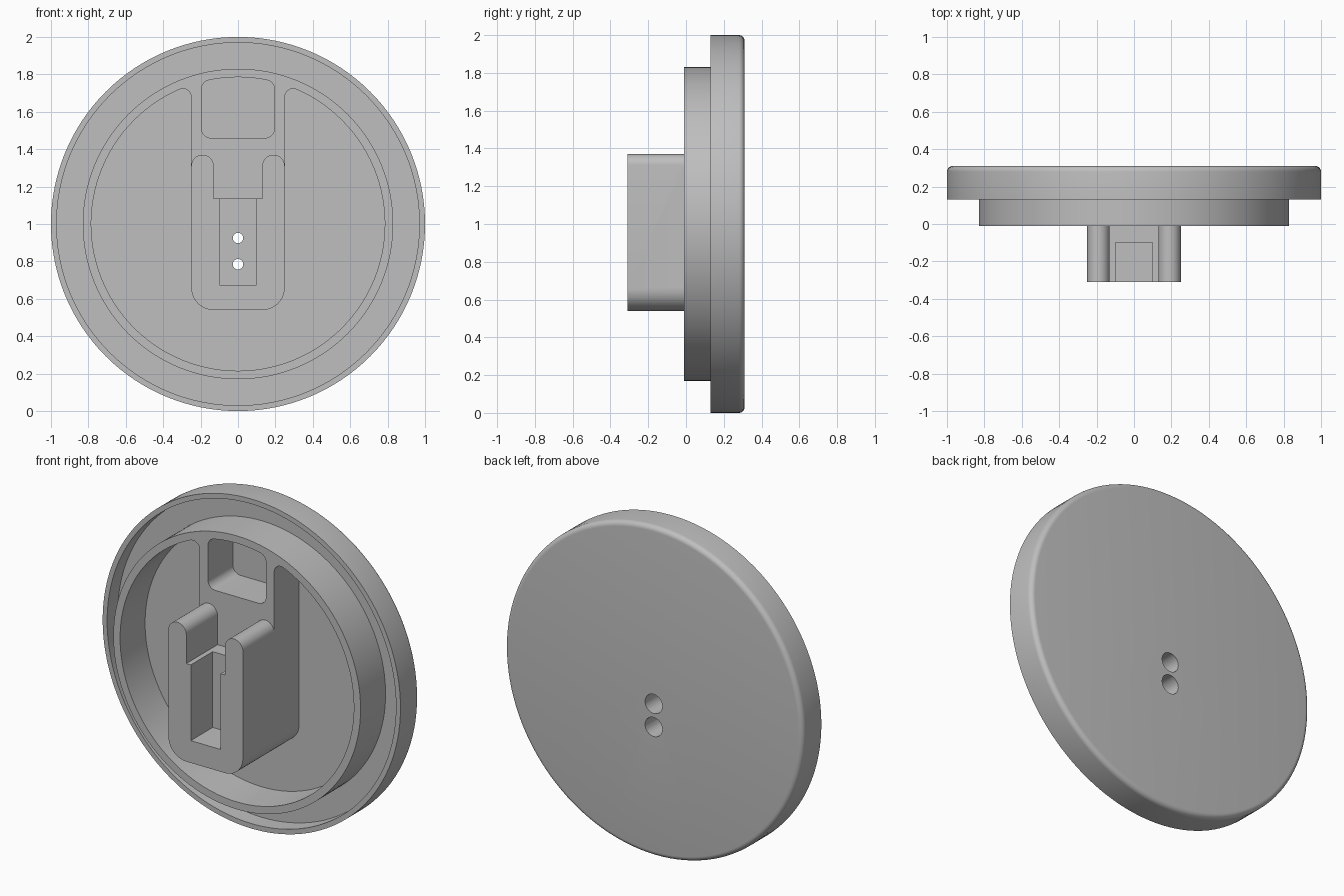
import bpy, bmesh
from math import sin, cos, radians, sqrt, atan2, degrees

cube = bpy.data.objects.get("Cube")
if cube:
    bpy.data.objects.remove(cube, do_unlink=True)

FRONT, FLOOR, BACK = -0.01, 0.23, 0.31   # depths along y
RING = 0.785                             # inner radius of the raised ring
MID = 1.0                                # height of the disc centre

grey = bpy.data.materials.new("plain grey")
grey.use_nodes = True
grey.diffuse_color = (0.52, 0.52, 0.52, 1)
grey.node_tree.nodes["Principled BSDF"].inputs["Base Color"].default_value = (0.52, 0.52, 0.52, 1)


def make(name, bm):
    bmesh.ops.recalc_face_normals(bm, faces=bm.faces)
    mesh = bpy.data.meshes.new(name)
    bm.to_mesh(mesh)
    bm.free()
    mesh.materials.append(grey)
    ob = bpy.data.objects.new(name, mesh)
    bpy.context.collection.objects.link(ob)
    return ob


def arc(cx, cz, r, a, b, n=10):
    """Points on an arc from angle a to b in degrees."""
    angles = [radians(a + (b - a) * i / n) for i in range(n + 1)]
    return [(cx + r * cos(t), cz + r * sin(t)) for t in angles]


def extrude(name, outline, y0, y1):
    """Solid with an x-z outline between two depths."""
    bm = bmesh.new()
    face = bm.faces.new([bm.verts.new((x, y0, z)) for x, z in outline])
    new = bmesh.ops.extrude_face_region(bm, geom=[face])["geom"]
    verts = [v for v in new if isinstance(v, bmesh.types.BMVert)]
    bmesh.ops.translate(bm, verts=verts, vec=(0, y1 - y0, 0))
    return make(name, bm)


def lathe(name, profile, steps=128):
    """Turn a (radius, y) profile about the disc axis."""
    bm = bmesh.new()
    verts = [bm.verts.new((r, y, MID)) for r, y in profile]
    edges = [bm.edges.new(pair) for pair in zip(verts, verts[1:])]
    bmesh.ops.spin(bm, geom=verts + edges, cent=(0, 0, MID), axis=(0, 1, 0),
                   angle=radians(360), steps=steps)
    bmesh.ops.remove_doubles(bm, verts=bm.verts, dist=0.0001)
    return make(name, bm)


def combine(target, tool, operation):
    tool.hide_render = True
    mod = target.modifiers.new(operation.title(), "BOOLEAN")
    mod.operation, mod.object, mod.solver = operation, tool, "EXACT"
    bpy.context.view_layer.objects.active = target
    bpy.ops.object.modifier_apply(modifier=mod.name)
    bpy.data.objects.remove(tool, do_unlink=True)


# Disc with an outer lip, a groove, a raised centre and a rounded back edge
cap = lathe("round_cap",
            [(0, FRONT), (0.83, FRONT), (0.83, FLOOR), (0.97, FLOOR), (0.97, 0.13), (1, 0.13)]
            + arc(0.97, BACK - 0.03, 0.03, 0, 90, 6) + [(0, BACK)])

# Forked block with two rounded prongs
base_corners = arc(-0.13, 0.66, 0.12, 180, 270) + arc(0.13, 0.66, 0.12, 270, 360)
fork = (base_corners + arc(0.19, 1.31, 0.06, 0, 180, 16)
        + [(0.13, 1.135), (-0.13, 1.135)] + arc(-0.19, 1.31, 0.06, 0, 180, 16))
combine(cap, extrude("fork_block", fork, -0.31, 0.1), "UNION")

# Hollow inside the ring, leaving the block and its web standing
r = 0.045
cx = 0.25 + r
cz = sqrt((RING - r) ** 2 - cx ** 2)
tip = degrees(atan2(cz, cx))
hollow = (arc(0, MID, RING, tip, -180 - tip, 100)
          + arc(-cx, MID + cz, r, 180 - tip, 0)[1:]
          + base_corners
          + arc(cx, MID + cz, r, 180, tip)[:-1])
combine(cap, extrude("hollow_cutter", hollow, -0.5, FLOOR), "DIFFERENCE")

# Rounded pocket in the web
r, cx = 0.05, 0.145
cz = sqrt((RING - r) ** 2 - cx ** 2)
tip = degrees(atan2(cz, cx))
pocket = (arc(-cx, 1.51, r, 180, 270) + arc(cx, 1.51, r, 270, 360)
          + arc(cx, MID + cz, r, 0, tip)
          + arc(0, MID, RING, tip, 180 - tip)[1:-1]
          + arc(-cx, MID + cz, r, 180 - tip, 180))
combine(cap, extrude("pocket_cutter", pocket, -0.5, FLOOR), "DIFFERENCE")

# Slot in the front of the block, open into the notch
slot = [(-0.1, 0.675), (0.1, 0.675), (0.1, 1.2), (-0.1, 1.2)]
combine(cap, extrude("slot_cutter", slot, -0.5, -0.1), "DIFFERENCE")

# Two through holes, wider from the back
for z in (0.785, 0.925):
    for radius, start in ((0.028, -0.2), (0.058, -0.02)):
        hole = arc(0, z, radius, 0, 360, 32)[:-1]
        combine(cap, extrude("hole_cutter", hole, start, 0.5), "DIFFERENCE")

bpy.ops.object.select_all(action="DESELECT")
cap.select_set(True)
bpy.context.view_layer.objects.active = cap
bpy.ops.object.shade_smooth_by_angle(angle=radians(25))
